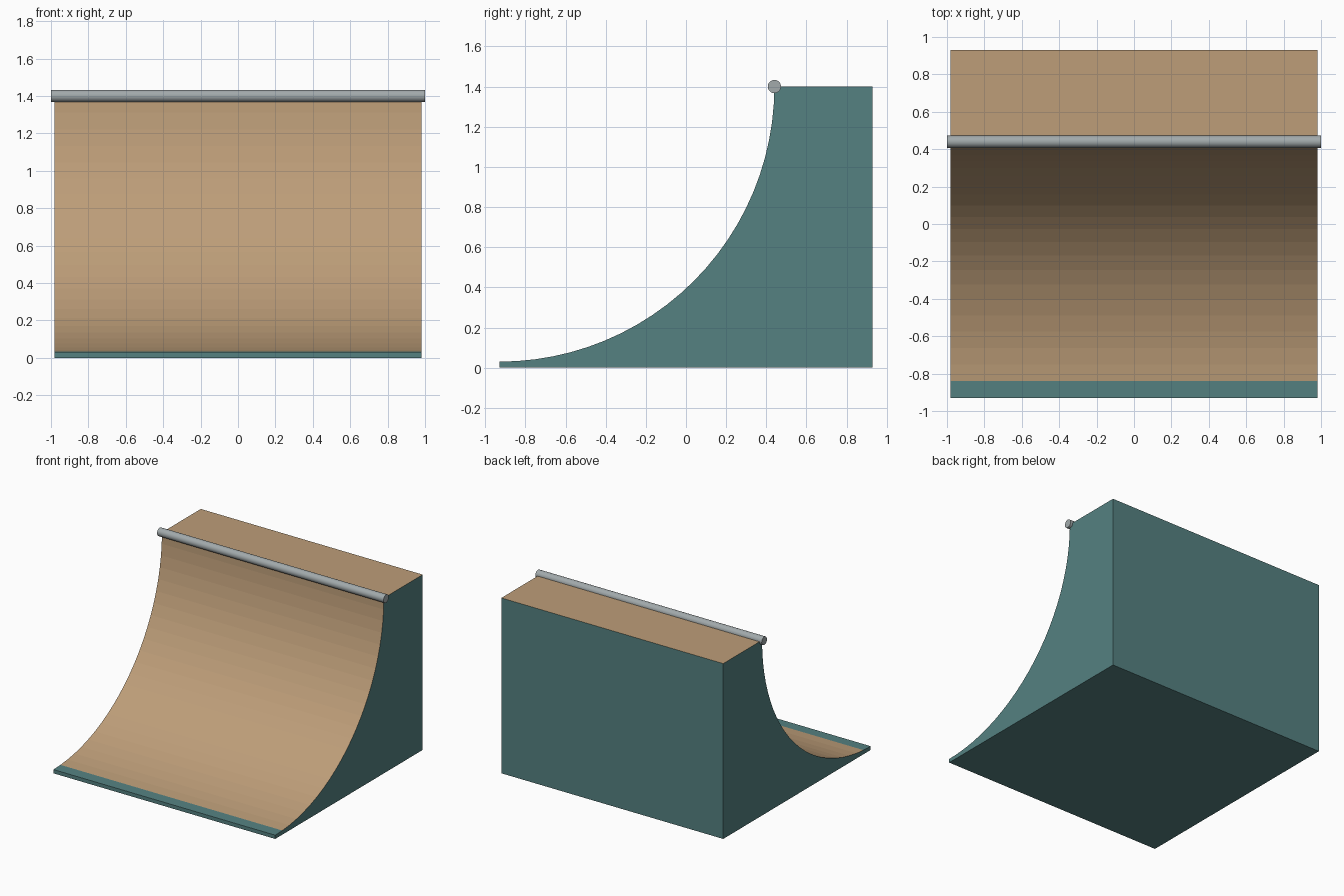
import bpy, bmesh, math

if "Cube" in bpy.data.objects:
    bpy.data.objects.remove(bpy.data.objects["Cube"])


def material(name, color):
    m = bpy.data.materials.new(name)
    m.diffuse_color = color
    m.use_nodes = True
    m.node_tree.nodes["Principled BSDF"].inputs["Base Color"].default_value = m.diffuse_color
    return m


teal = material("teal_paint", (0.09, 0.22, 0.22, 1))
wood = material("plywood", (0.51, 0.34, 0.19, 1))
steel = material("steel", (0.36, 0.40, 0.41, 1))

HALF_W, HALF_D, HEIGHT = 0.98, 0.93, 1.40
RADIUS, STEPS = 1.37, 24
LIP_Y = RADIUS - HALF_D

# Ramp side profile: quarter-circle transition, deck, back and base
profile = []
for i in range(STEPS + 1):
    a = math.radians(90) * i / STEPS
    profile.append((-HALF_D + RADIUS * math.sin(a), HEIGHT - RADIUS * math.cos(a)))
profile += [(HALF_D, HEIGHT), (HALF_D, 0), (-HALF_D, 0)]

bm = bmesh.new()
left = [bm.verts.new((-HALF_W, y, z)) for y, z in profile]
right = [bm.verts.new((HALF_W, y, z)) for y, z in profile]
n = len(profile)
for i in range(n):
    j = (i + 1) % n
    f = bm.faces.new((left[i], left[j], right[j], right[i]))
    # Riding surface and deck are plywood; the toe strip stays painted
    f.material_index = 1 if 1 <= i <= STEPS else 0
bm.faces.new(left)
bm.faces.new(right[::-1])
bmesh.ops.recalc_face_normals(bm, faces=bm.faces)
mesh = bpy.data.meshes.new("ramp_body")
bm.to_mesh(mesh)
bm.free()
mesh.materials.append(teal)
mesh.materials.append(wood)
ramp = bpy.data.objects.new("ramp_body", mesh)
bpy.context.collection.objects.link(ramp)

# Metal coping pipe along the lip
bpy.ops.mesh.primitive_cylinder_add(vertices=20, radius=0.033, depth=2.0,
                                    location=(0, LIP_Y, HEIGHT),
                                    rotation=(0, math.pi / 2, 0))
pipe = bpy.context.object
pipe.name = "coping_pipe"
pipe.data.materials.append(steel)
bpy.ops.object.shade_smooth_by_angle(angle=math.radians(40))
